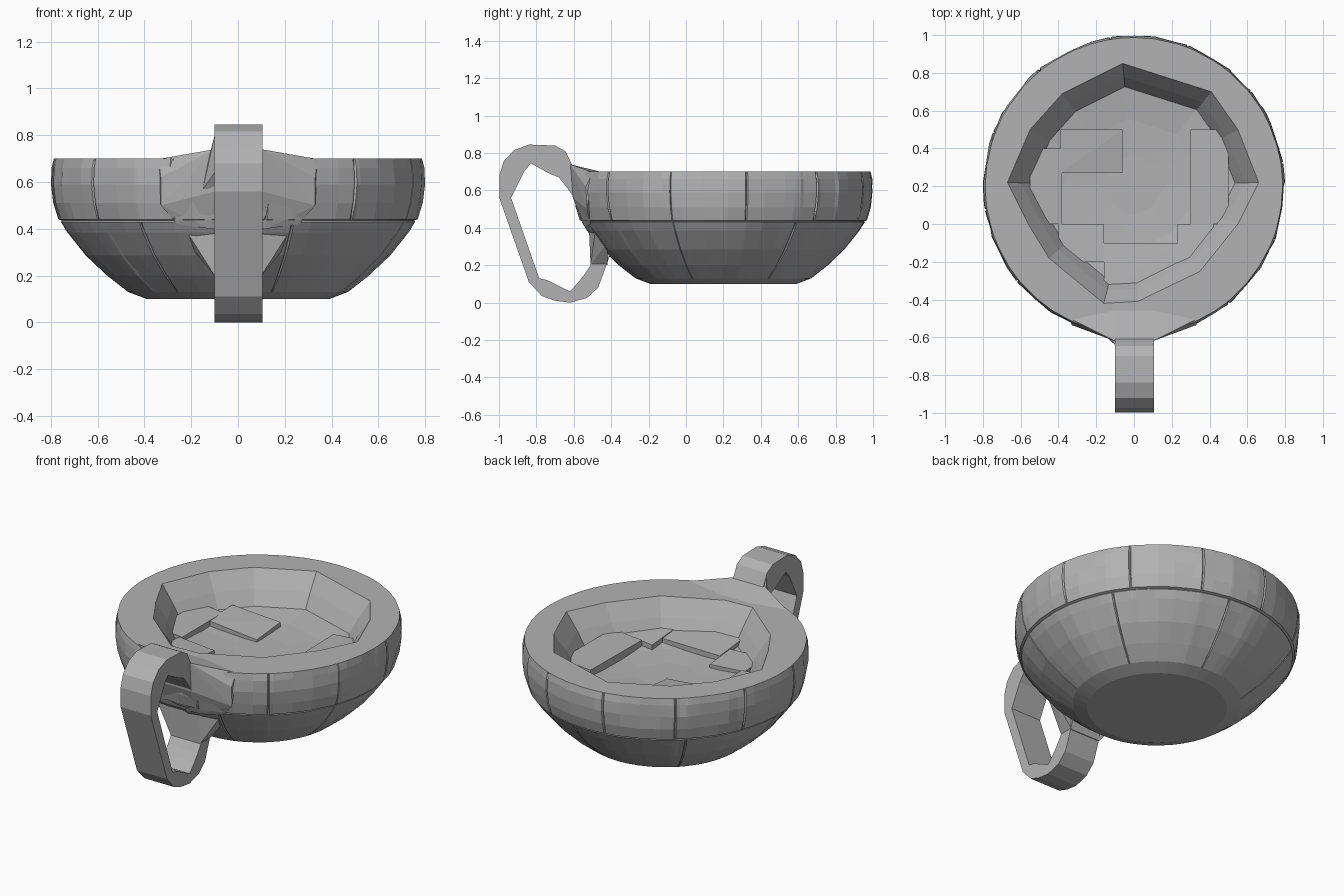
import bpy, bmesh, math, random

random.seed(4)
if "Cube" in bpy.data.objects:
    bpy.data.objects.remove(bpy.data.objects["Cube"])

clay = bpy.data.materials.new("grey_clay")
clay.use_nodes = True
clay.diffuse_color = (0.45, 0.45, 0.45, 1)
clay.node_tree.nodes["Principled BSDF"].inputs["Base Color"].default_value = (0.45, 0.45, 0.45, 1)

CY = 0.2  # bowl centre along y


def finish(bm, name):
    bmesh.ops.recalc_face_normals(bm, faces=bm.faces)
    mesh = bpy.data.meshes.new(name)
    bm.to_mesh(mesh)
    bm.free()
    mesh.materials.append(clay)
    obj = bpy.data.objects.new(name, mesh)
    bpy.context.collection.objects.link(obj)
    return obj


def hull(name, points):
    bm = bmesh.new()
    verts = [bm.verts.new(p) for p in points]
    res = bmesh.ops.convex_hull(bm, input=verts)
    loose = set(res["geom_interior"]) | set(res["geom_unused"])
    bmesh.ops.delete(bm, geom=[v for v in loose if isinstance(v, bmesh.types.BMVert)], context="VERTS")
    return finish(bm, name)


def mirrored(points):
    return [(s * x, y, z) for x, y, z in points for s in (1, -1)]


# Uneven polygon of the mouth, relative to the bowl centre
mouth = [(0.66, 0.02), (0.55, 0.3), (0.41, 0.5), (-0.06, 0.65), (-0.38, 0.49), (-0.55, 0.3),
         (-0.67, 0.02), (-0.56, -0.2), (-0.45, -0.38), (-0.16, -0.62), (0.02, -0.61),
         (0.35, -0.45), (0.55, -0.2)]


def mouth_radius(a):
    # Distance from the centre to the mouth polygon in direction a
    dx, dy = math.cos(a), math.sin(a)
    for (px, py), (qx, qy) in zip(mouth, mouth[1:] + mouth[:1]):
        ex, ey = qx - px, qy - py
        det = dx * ey - dy * ex
        if abs(det) < 1e-9:
            continue
        r = (px * ey - py * ex) / det
        t = (px * dy - py * dx) / det
        if r > 0 and -1e-6 <= t <= 1 + 1e-6:
            return r
    return 0.6


# Bowl: outer rings with seams, flat rim, shallow faceted inside
TAU = 2 * math.pi
upper_seams = [TAU * (i + 0.3) / 12 for i in range(12)]
lower_seams = [TAU * (i + 0.6) / 7 for i in range(7)]
angles = [(TAU * i / 44, "") for i in range(44)]
for kind, seams in (("upper", upper_seams), ("lower", lower_seams)):
    for a in seams:
        angles = [p for p in angles if p[1] or abs(p[0] - a) > 0.03]
        angles += [(a - 0.008, "edge"), (a, kind), (a + 0.008, "edge")]
angles += [(math.atan2(y, x) % TAU, "edge") for x, y in mouth]
angles.sort()

# (radius, height, band)
outer = [(0.39, 0.1, ""), (0.47, 0.13, ""), (0.56, 0.2, "lower"), (0.65, 0.285, "lower"),
         (0.73, 0.385, "lower"), (0.757, 0.43, ""), (0.753, 0.435, "groove"), (0.768, 0.44, ""),
         (0.79, 0.51, "upper"), (0.8, 0.59, "upper"), (0.797, 0.66, "upper"), (0.787, 0.7, "")]
# (scale of mouth, height)
inner = [(1, 0.7), (0.89, 0.6), (0.81, 0.515), (0.55, 0.495), (0.25, 0.485)]

bm = bmesh.new()
rings = []
for r, z, band in outer:
    ring = []
    for a, kind in angles:
        rr = r - (0.01 if kind and kind == band else 0)
        if band in ("upper", "lower") and kind == "":
            rr -= random.uniform(0, 0.008)
        ring.append(bm.verts.new((rr * math.cos(a), CY + rr * math.sin(a), z)))
    rings.append(ring)
for s, z in inner:
    ring = []
    for a, kind in angles:
        r = s * mouth_radius(a)
        ring.append(bm.verts.new((r * math.cos(a), CY + r * math.sin(a), z)))
    rings.append(ring)
n = len(angles)
for low, high in zip(rings, rings[1:]):
    for i in range(n):
        j = (i + 1) % n
        bm.faces.new((low[i], low[j], high[j], high[i]))
bm.faces.new(rings[0][::-1])
bm.faces.new(rings[-1])
finish(bm, "bowl")


# Tilted slabs lying on the floor of the bowl
def floor_slab(name, x0, x1, y0, y1, lift):
    pts = []
    for x in (x0, x1):
        for y in (y0, y1):
            top = 0.48 + lift + 0.1 * math.hypot(x, y - CY)
            pts += [(x, y, top), (x, y, 0.46)]
    hull(name, pts)


floor_slab("floor_slab_back_right", -0.39, -0.06, 0.27, 0.5, 0.01)
floor_slab("floor_slab_left", 0.3, 0.5, 0, 0.5, 0.02)
floor_slab("floor_slab_front", -0.16, 0.23, -0.38, -0.1, 0.01)
floor_slab("floor_slab_right", -0.55, -0.38, 0, 0.4, 0.01)
floor_slab("floor_slab_front_left", 0.23, 0.42, -0.25, 0, 0.015)
floor_slab("floor_slab_front_right", -0.4, -0.16, -0.2, 0, 0.005)

# Handle: strap swept along pairs of outer and inner points (y, z)
strap = [((-0.59, 0.7), (-0.59, 0.55)), ((-0.62, 0.76), (-0.64, 0.62)), ((-0.645, 0.81), (-0.68, 0.67)),
         ((-0.7, 0.84), (-0.73, 0.69)), ((-0.84, 0.845), (-0.83, 0.745)), ((-0.92, 0.815), (-0.865, 0.7)),
         ((-0.975, 0.755), (-0.885, 0.66)), ((-0.998, 0.68), (-0.91, 0.61)), ((-0.998, 0.56), (-0.935, 0.56)),
         ((-0.84, 0.11), (-0.785, 0.13)), ((-0.77, 0.035), (-0.74, 0.12)), ((-0.7, 0.01), (-0.68, 0.09)),
         ((-0.62, 0), (-0.62, 0.06)), ((-0.53, 0.025), (-0.575, 0.11)), ((-0.47, 0.08), (-0.54, 0.155)),
         ((-0.44, 0.16), (-0.51, 0.2)), ((-0.4, 0.27), (-0.51, 0.3))]
bm = bmesh.new()
loops = []
for (oy, oz), (iy, iz) in strap:
    loops.append([bm.verts.new(p) for p in ((-0.1, oy, oz), (0.105, oy, oz), (0.105, iy, iz), (-0.1, iy, iz))])
for a, b in zip(loops, loops[1:]):
    for i in range(4):
        j = (i + 1) % 4
        bm.faces.new((a[i], a[j], b[j], b[i]))
bm.faces.new(loops[0])
bm.faces.new(loops[-1])
finish(bm, "handle")

# Flared webs joining the handle to the bowl
hull("upper_handle_web", mirrored([(0.1, -0.62, 0.74), (0.1, -0.605, 0.56), (0.12, -0.54, 0.4),
                                   (0.34, -0.5, 0.698), (0.33, -0.535, 0.62), (0.33, -0.53, 0.5),
                                   (0.26, -0.51, 0.42), (0.1, -0.45, 0.698)]))
hull("lower_handle_web", mirrored([(0.1, -0.51, 0.2), (0.1, -0.42, 0.2), (0.1, -0.52, 0.42),
                                   (0.24, -0.48, 0.42), (0.2, -0.42, 0.32), (0.2, -0.42, 0.42)]))
hull("handle_gusset", [(-0.15, -0.595, 0.57), (-0.1, -0.6, 0.57), (-0.1, -0.64, 0.64), (-0.1, -0.64, 0.8),
                       (-0.13, -0.6, 0.68), (0, -0.59, 0.57), (0, -0.6, 0.7)])
